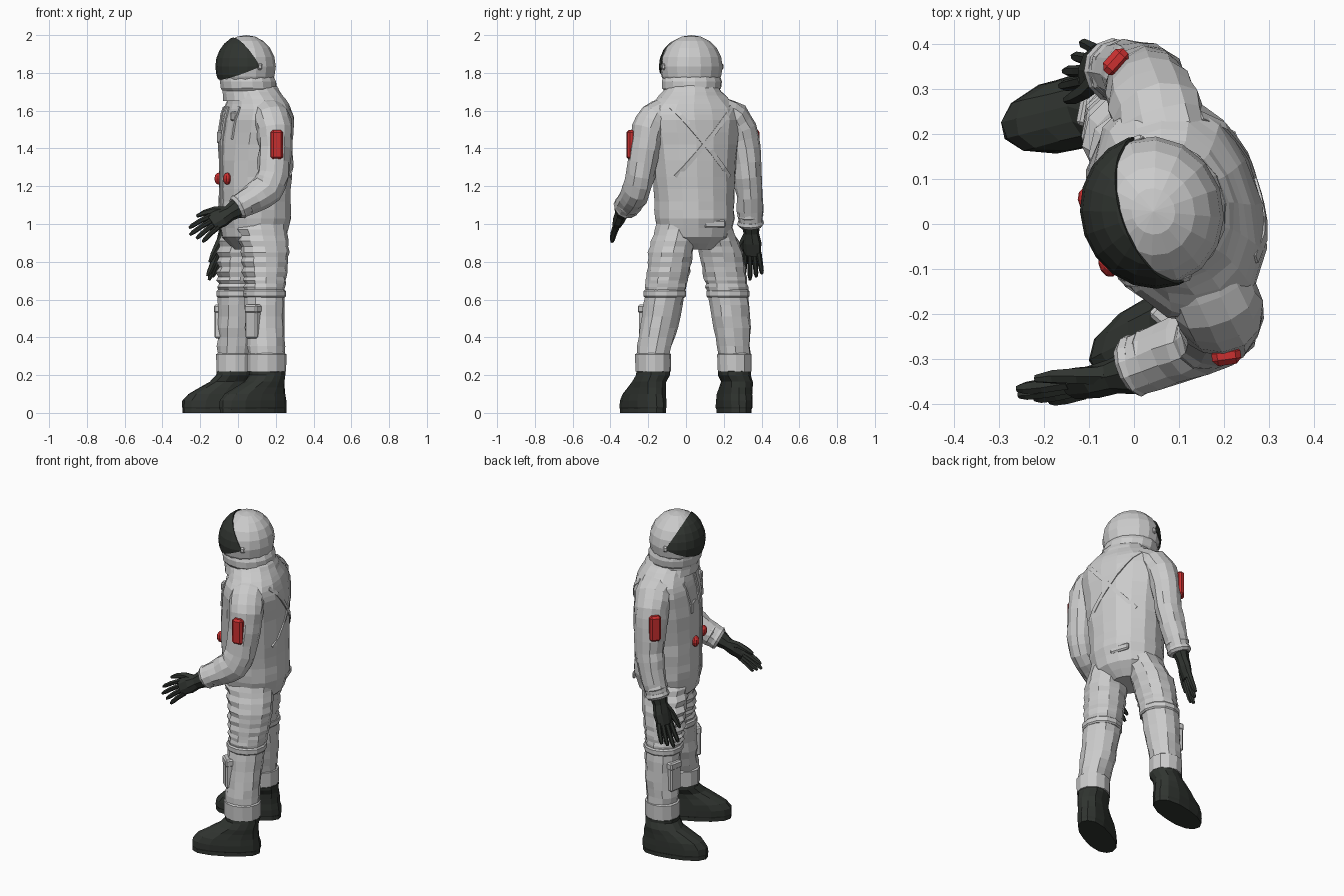
import bpy, bmesh, random
from math import sin, cos, pi, radians
from mathutils import Vector, Matrix
from mathutils.bvhtree import BVHTree

if "Cube" in bpy.data.objects:
    bpy.data.objects.remove(bpy.data.objects["Cube"])

random.seed(4)
YAW = radians(19)                      # the body is turned a little from -x towards -y
FWD = Vector((-cos(YAW), -sin(YAW), 0))
RIGHT = Vector((-sin(YAW), cos(YAW), 0))
UP = Vector((0, 0, 1))


def material(name, rgb):
    m = bpy.data.materials.new(name)
    m.diffuse_color = (*rgb, 1)
    m.use_nodes = True
    m.node_tree.nodes["Principled BSDF"].inputs["Base Color"].default_value = m.diffuse_color
    return m


DARK = material("dark_rubber", (0.03, 0.035, 0.03))
RED = material("red_plastic", (0.6, 0.03, 0.03))


def finish(name, bm, mat=None):
    bmesh.ops.recalc_face_normals(bm, faces=bm.faces)
    me = bpy.data.meshes.new(name)
    bm.to_mesh(me)
    bm.free()
    if mat:
        me.materials.append(mat)
    ob = bpy.data.objects.new(name, me)
    bpy.context.collection.objects.link(ob)
    return ob


def loft(name, rings, ref=RIGHT, flat=True, sides=12, steps=1, fold=0, jitter=0, power=2.0, mat=None):
    """Skin rings (x, y, z, half width along ref, half depth); flat keeps rings horizontal."""
    rows = []
    for r0, r1 in zip(rings, rings[1:]):
        rows += [[p + (q - p) * k / steps for p, q in zip(r0, r1)] for k in range(steps)]
    rows.append(list(rings[-1]))
    bm, loops = bmesh.new(), []
    for i, row in enumerate(rows):
        c = Vector(row[:3])
        t = UP if flat else (Vector(rows[min(i + 1, len(rows) - 1)][:3])
                             - Vector(rows[max(i - 1, 0)][:3])).normalized()
        u = (ref - t * ref.dot(t)).normalized()
        v = t.cross(u)
        loop = []
        for k in range(sides):
            a = 2 * pi * (k + 0.5) / sides
            g = (abs(cos(a)) ** power + abs(sin(a)) ** power) ** (-1 / power)
            p = u * cos(a) * row[3] * g + v * sin(a) * row[4] * g
            n = p.normalized()
            crease = fold * (1 if i % 2 else -1) * max(0.1, n.dot(FWD))   # folds show at the front
            j = crease + random.uniform(-jitter, jitter)
            loop.append(bm.verts.new(c + p + n * j))
        loops.append(loop)
    for A, B in zip(loops, loops[1:]):
        for k in range(sides):
            n = (k + 1) % sides
            bm.faces.new((A[k], A[n], B[n], B[k]))
    bm.faces.new(loops[0])
    bm.faces.new(loops[-1])
    return finish(name, bm, mat)


def box(name, loc, size, yaw=YAW, mat=None, bevel=0.008):
    bm = bmesh.new()
    bmesh.ops.create_cube(bm, size=1, matrix=Matrix.Diagonal((*size, 1)))
    bmesh.ops.bevel(bm, geom=bm.edges[:], offset=bevel, segments=1, affect='EDGES')
    bmesh.ops.transform(bm, verts=bm.verts, matrix=Matrix.Translation(loc) @ Matrix.Rotation(yaw, 4, 'Z'))
    return finish(name, bm, mat)


def ball(name, loc, scale, cuts=(), mat=None, seg=16, rings=10):
    """Faceted ellipsoid in the body frame; cuts are (point, normal) planes keeping the normal side."""
    bm = bmesh.new()
    bmesh.ops.create_uvsphere(bm, u_segments=seg, v_segments=rings, radius=1)
    bmesh.ops.scale(bm, vec=scale, verts=bm.verts)
    for co, no in cuts:
        bmesh.ops.bisect_plane(bm, geom=bm.verts[:] + bm.edges[:] + bm.faces[:],
                               plane_co=co, plane_no=no, clear_inner=True)
    bmesh.ops.transform(bm, verts=bm.verts, matrix=Matrix.Translation(loc) @ Matrix.Rotation(YAW, 4, 'Z'))
    return finish(name, bm, mat)


# Torso jacket
torso = loft("torso", [
    (.08, .052, .865, .1, .1), (.085, .048, .93, .19, .165), (.09, .045, 1.03, .212, .188),
    (.09, .045, 1.12, .214, .188), (.09, .04, 1.25, .22, .188), (.093, .04, 1.42, .24, .188),
    (.1, .038, 1.55, .26, .18), (.102, .036, 1.61, .25, .163), (.098, .035, 1.66, .2, .145),
    (.085, .033, 1.7, .155, .135), (.07, .03, 1.74, .13, .125)],
    sides=16, steps=2, jitter=.004, power=2.2)
bm = bmesh.new()
bm.from_mesh(torso.data)
TREE = BVHTree.FromBMesh(bm)
bm.free()


def on_torso(right, z, side, lift=0.0):
    """Point on the jacket surface; side is 1 for the chest and -1 for the back."""
    start = Vector((.09, .04, z)) + RIGHT * right + FWD * side
    hit = TREE.ray_cast(start, FWD * -side)[0]
    return hit + FWD * side * lift


def strap(name, a, b, side, width=.013):
    """Flat band laid over the jacket between two (right, z) points."""
    pts = [on_torso(a[0] + (b[0] - a[0]) * k / 8, a[1] + (b[1] - a[1]) * k / 8, side, .001) for k in range(9)]
    across = (pts[-1] - pts[0]).cross(FWD).normalized()
    loft(name, [(*p, width, .005) for p in pts], across, False, 4, power=6)


# Harness straps, buttons and pouches on the jacket
for s in (-1, 1):
    strap("back_strap", (s * .17, 1.62), (-s * .15, 1.25), -1)
    strap("shoulder_strap", (s * .13, 1.62), (s * .1, 1.45), 1, .016)
    ball("chest_button", on_torso(s * .074, 1.24, 1, .004), (.022, .03, .032), mat=RED, seg=10, rings=6)
strap("front_closure", (0, 1.62), (0, 1.0), 1, .018)
box("chest_pocket", on_torso(.08, 1.46, 1, -.004), (.02, .08, .07))
box("chest_unit", on_torso(-.1, 1.57, 1), (.03, .045, .05))
box("back_pouch", on_torso(.06, 1.0, -1, -.004), (.02, .12, .04))

# Collar, helmet and visor
loft("collar", [(.075, .032, 1.65, .17, .155), (.066, .03, 1.69, .152, .147), (.06, .03, 1.705, .148, .143),
                (.056, .03, 1.72, .158, .15), (.052, .03, 1.755, .162, .15), (.048, .03, 1.775, .155, .145),
                (.045, .03, 1.79, .14, .13)], sides=16, jitter=.002)
HEAD = Vector((.043, .028, 1.833))
ball("helmet", HEAD, (.156, .168, .167))
visor = ball("visor", HEAD, (.162, .173, .173), mat=DARK, seg=20, rings=12,
             cuts=[((.02, 0, 0), (-.15, 0, -.09)), ((.02, 0, 0), (-.07, 0, .17))])
visor.modifiers.new("thickness", 'SOLIDIFY').thickness = .01
for s in (-1, 1):
    box("visor_hinge", HEAD + RIGHT * s * .162 - FWD * .02, (.03, .018, .035))


def hand(side, wrist, along, wide, curl, size=1.0):
    """Gloved hand: palm, four spread fingers and a thumb on the +wide edge."""
    w, d, s = Vector(wrist), Vector(along).normalized(), Vector(wide)
    s = (s - d * s.dot(d)).normalized()
    d, curl = d * size, Vector(curl)
    ring = lambda p, a, b: (*p, a, b)
    loft(side + "_palm", [ring(w - d * .03, .052, .05), ring(w + d * .02, .043, .037),
                          ring(w + d * .07, .053, .034), ring(w + d * .13, .048, .024)],
         s, False, 8, jitter=.002, mat=DARK)
    for i in (-1.5, -.5, .5, 1.5):
        base = w + d * .115 + s * i * .025
        aim = d + s * i * .09
        n = .14 - .018 * abs(i - .5)
        loft(side + "_finger", [ring(base, .014, .019), ring(base + aim * n * .5 + curl * .2, .013, .017),
                                ring(base + aim * n * .85 + curl * .7, .012, .014),
                                ring(base + aim * n + curl, .007, .008)], s, False, 6, mat=DARK)
    loft(side + "_thumb", [ring(w + d * .03 + s * .02, .024, .024), ring(w + d * .08 + s * .055, .02, .02),
                           ring(w + d * .13 + s * .075 + curl * .4, .016, .016),
                           ring(w + d * .17 + s * .085 + curl * .7, .008, .009)], d, False, 6, mat=DARK)


def arm(side, path, patch, patch_yaw):
    """Sleeve along the path, two cuff bands and a red arm patch."""
    loft(side + "_sleeve", path, RIGHT, False, 12, 2, .002, .005)
    a, b = Vector(path[-2][:3]), Vector(path[-1][:3])
    d = (b - a).normalized()
    for k in (.0, .045):
        p = b - d * k
        loft(side + "_cuff", [(*(p - d * .018), .066, .066), (*p, .071, .069), (*(p + d * .015), .06, .058)],
             RIGHT, False, 12, jitter=.002)
    box(side + "_arm_patch", patch, (.065, .04, .155), patch_yaw, RED, .012)


arm("left", [(.125, -.03, 1.6, .075, .1), (.155, -.11, 1.592, .078, .1), (.178, -.168, 1.565, .085, .1),
             (.194, -.198, 1.5, .09, .098), (.197, -.217, 1.4, .083, .09), (.187, -.24, 1.26, .076, .088),
             (.155, -.26, 1.185, .073, .088), (.08, -.285, 1.135, .074, .075), (.0, -.315, 1.09, .066, .062)],
    (.205, -.293, 1.42), radians(8))
arm("right", [(.09, .12, 1.6, .075, .1), (.066, .195, 1.592, .078, .1), (.05, .25, 1.565, .086, .1),
              (.035, .288, 1.5, .09, .098), (.027, .31, 1.4, .084, .092), (.022, .328, 1.25, .074, .084),
              (.0, .338, 1.15, .072, .076), (-.045, .342, 1.0, .064, .064)],
    (-.04, .36, 1.42), radians(48))
hand("left", (-.03, -.335, 1.068), (-.84, -.22, -.49), (-.38, .3, .8), (0, .006, -.015))
hand("right", (-.058, .345, .975), (-.28, .04, -.95), (-.4, -.9, 0), (-.008, 0, 0), 1.12)


def leg(side, path, outward, boot, foot_yaw):
    """Trouser leg with knee band, hem, shin pocket with flap, and a boot."""
    loft(side + "_trouser", path[:4], steps=5, fold=.006, jitter=.005, power=2.2)
    loft(side + "_shin", path[3:], steps=3, fold=.002, jitter=.005, power=2.2)
    x, y, z, w, d = path[3]
    loft(side + "_knee_band", [(x, y, z - .02, w, d), (x, y, z - .012, w + .007, d + .007),
                               (x, y, z + .014, w + .007, d + .007), (x, y, z + .022, w, d)], power=2.2)
    x, y, z, w, d = path[4]
    c = Vector((x, y, z)) + RIGHT * outward * w * .42 + FWD * d * .78
    turn = YAW - outward * radians(30)
    box(side + "_shin_pocket", c + UP * .03, (.05, .08, .17), turn)
    box(side + "_pocket_flap", c + UP * .1, (.056, .087, .045), turn)
    x, y, z, w, d = path[-1]
    loft(side + "_hem", [(x, y, z + .012, w, d), (x, y, z + .005, w + .01, d + .01),
                         (x, y, z - .085, w + .008, d + .01), (x, y, z - .09, w - .01, d - .01)], jitter=.002)
    f = Vector((-cos(foot_yaw), -sin(foot_yaw), 0))
    b = Vector(boot)
    rows = [(*(b + f * shift + UP * h), half, wide) for h, shift, half, wide in (
        (.01, 0, .188, .076), (.03, 0, .195, .083), (.065, 0, .192, .084),
        (.1, -.012, .174, .082), (.135, -.04, .14, .08), (.165, -.068, .11, .08))]
    rows += [(x, y, .2, .097, .084), (x, y, .218, .096, .084), (x, y, .24, .075, .065)]
    loft(side + "_boot", rows, f, sides=14, jitter=.003, power=2.4, mat=DARK)
    loft(side + "_sole", [(*(b + UP * h), .192, .08) for h in (0, .022)], f, sides=14, power=2.4, mat=DARK)


leg("left", [(.12, -.05, 1.0, .1, .135), (.142, -.08, .85, .115, .128), (.142, -.097, .72, .111, .112),
             (.14, -.112, .63, .105, .106), (.142, -.144, .45, .099, .1), (.153, -.174, .305, .085, .095)],
    -1, (.08, -.228, 0), radians(28))
leg("right", [(.055, .135, 1.0, .1, .135), (.018, .184, .85, .117, .124), (.004, .207, .72, .113, .11),
              (-.002, .222, .63, .107, .104), (-.008, .244, .45, .098, .098), (-.018, .257, .305, .082, .088)],
    1, (-.105, .254, 0), radians(14))
